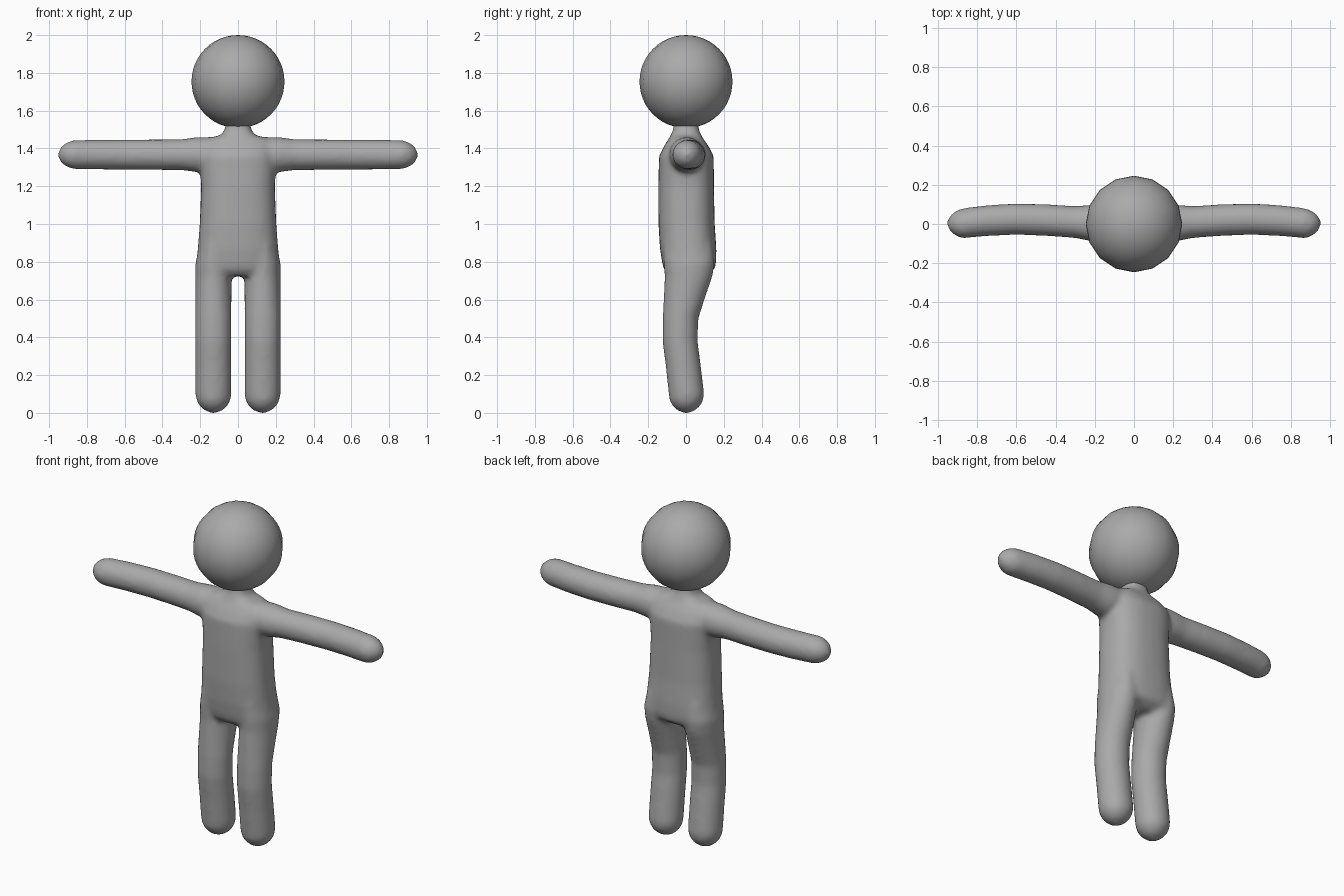
import bpy, math
from mathutils import Vector

if "Cube" in bpy.data.objects:
    bpy.data.objects.remove(bpy.data.objects["Cube"])

grey = bpy.data.materials.new("plain grey")
grey.diffuse_color = (0.4, 0.4, 0.4, 1)
grey.use_nodes = True
grey.node_tree.nodes["Principled BSDF"].inputs["Base Color"].default_value = grey.diffuse_color


def add_loft(verts, faces, rings, u, v, n=24, power=2.0):
    """Skin closed rings of (centre, half size along u, half size along v)."""
    start = len(verts)
    for c, a, b in rings:
        for i in range(n):
            t = 2 * math.pi * i / n
            cs, sn = math.cos(t), math.sin(t)
            pu = math.copysign(abs(cs) ** (2 / power), cs) * a
            pv = math.copysign(abs(sn) ** (2 / power), sn) * b
            verts.append(Vector(c) + Vector(u) * pu + Vector(v) * pv)
    for r in range(len(rings) - 1):
        for i in range(n):
            j = (i + 1) % n
            p, q = start + r * n, start + (r + 1) * n
            faces.append((p + i, p + j, q + j, q + i))
    last = start + (len(rings) - 1) * n
    faces.append(tuple(reversed(range(start, start + n))))
    faces.append(tuple(range(last, last + n)))


X, Y, Z = (1, 0, 0), (0, 1, 0), (0, 0, 1)
verts, faces = [], []

# Torso and neck: height, half width, front y, back y
torso = [(0.725, 0.15, -0.09, 0.10), (0.76, 0.215, -0.118, 0.152),
         (0.80, 0.222, -0.127, 0.16), (0.87, 0.213, -0.138, 0.161),
         (1.0, 0.203, -0.146, 0.152), (1.2, 0.195, -0.147, 0.148),
         (1.36, 0.205, -0.143, 0.147), (1.415, 0.195, -0.115, 0.118),
         (1.45, 0.165, -0.092, 0.092), (1.472, 0.09, -0.08, 0.08),
         (1.495, 0.072, -0.07, 0.07), (1.56, 0.06, -0.06, 0.06)]
add_loft(verts, faces, [((0, (f + b) / 2, z), w, (b - f) / 2)
                        for z, w, f, b in torso], X, Y, 32, 2.5)

# Rounded tip used by hands and feet: (distance from end, share of radius)
tip = [(0.0, 0.18), (0.013, 0.5), (0.035, 0.77), (0.065, 0.95)]

# Legs: height, front y, back y
leg = [(0.10, -0.092, 0.097), (0.25, -0.108, 0.079), (0.38, -0.125, 0.062),
       (0.50, -0.124, 0.066), (0.62, -0.118, 0.105), (0.72, -0.113, 0.14),
       (0.79, -0.118, 0.153), (0.90, -0.12, 0.14)]
for s in (1, -1):
    rings = [((s * 0.13, 0.002, z), 0.095 * k, 0.094 * k) for z, k in tip]
    rings += [((s * 0.13, (f + b) / 2, z), 0.096 if z < 0.85 else 0.07, (b - f) / 2)
              for z, f, b in leg]
    add_loft(verts, faces, rings, X, Y)

# Arms: distance out, centre y, radius
arm = [(0.87, 0.004, 0.077), (0.75, 0.017, 0.079), (0.6, 0.025, 0.08),
       (0.45, 0.02, 0.081), (0.3, 0.01, 0.082), (0.22, 0.005, 0.093),
       (0.1, 0.0, 0.095)]
for s in (1, -1):
    rings = [((s * (0.952 - d), 0.003, 1.367), 0.077 * k, 0.077 * k) for d, k in tip]
    rings += [((s * x, y, 1.367), r, r) for x, y, r in arm]
    # Swapping the section axes keeps the faces pointing outward on both sides
    add_loft(verts, faces, rings, *((Z, Y) if s > 0 else (Y, Z)))

mesh = bpy.data.meshes.new("body")
mesh.from_pydata(verts, [], faces)
mesh.materials.append(grey)
body = bpy.data.objects.new("body", mesh)
bpy.context.collection.objects.link(body)

# Melt the limbs and torso into one soft skin
remesh = body.modifiers.new("merge", 'REMESH')
remesh.mode = 'VOXEL'
remesh.voxel_size = 0.014
remesh.use_smooth_shade = True
soften = body.modifiers.new("soften", 'SMOOTH')
soften.factor = 0.5
soften.iterations = 8

# Head
bpy.ops.mesh.primitive_uv_sphere_add(segments=16, ring_count=24, radius=0.246,
                                     location=(0, 0, 1.754))
head = bpy.context.object
head.name = "head"
head.data.materials.append(grey)
bpy.ops.object.shade_smooth()
